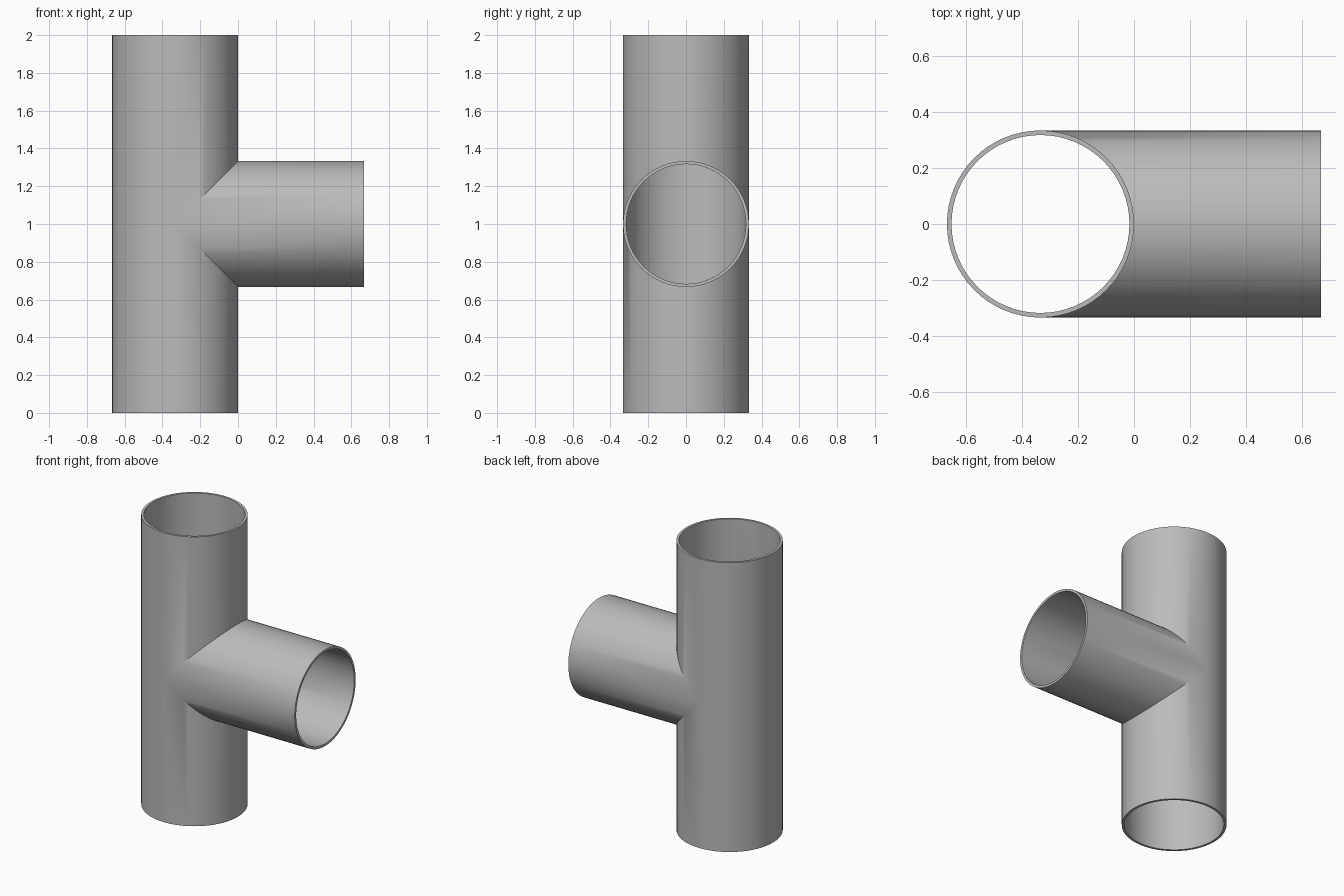
import bpy, bmesh, math

if "Cube" in bpy.data.objects:
    bpy.data.objects.remove(bpy.data.objects["Cube"])

OUTER, INNER = 0.3333, 0.317     # pipe radii
AXIS_X, MID_Z = -0.3333, 1.0     # main pipe axis and branch height
END_X, TOP_Z = 0.6667, 2.0
SEGMENTS = 64

grey = bpy.data.materials.new("pipe grey")
grey.use_nodes = True
colour = (0.5, 0.5, 0.5, 1)
grey.diffuse_color = colour
grey.node_tree.nodes["Principled BSDF"].inputs["Base Color"].default_value = colour

bm = bmesh.new()


def loop(radius, place):
    """Ring of vertices; place maps (cos, sin) of each angle to a point."""
    ring = []
    for i in range(SEGMENTS):
        a = math.tau * i / SEGMENTS
        ring.append(bm.verts.new(place(radius * math.cos(a), radius * math.sin(a))))
    return ring


def bridge(first, second):
    for i in range(SEGMENTS):
        j = (i + 1) % SEGMENTS
        bm.faces.new((first[i], first[j], second[j], second[i]))


def tee_shell(radius):
    """Three tubes mitred together at 45 degrees; returns their open ends."""
    ends = []
    # upper and lower halves of the main pipe
    for side, end_z in ((1, TOP_Z), (-1, 0)):
        seam = loop(radius, lambda c, s: (AXIS_X + c, s, MID_Z + side * max(c, 0)))
        end = loop(radius, lambda c, s: (AXIS_X + c, s, end_z))
        bridge(seam, end)
        ends.append(end)
    # side branch
    seam = loop(radius, lambda c, s: (AXIS_X + abs(c), s, MID_Z + c))
    end = loop(radius, lambda c, s: (END_X, s, MID_Z + c))
    bridge(seam, end)
    ends.append(end)
    return ends


# Outer and inner walls, closed by a flat rim at each opening
for outer_end, inner_end in zip(tee_shell(OUTER), tee_shell(INNER)):
    bridge(outer_end, inner_end)
bmesh.ops.remove_doubles(bm, verts=bm.verts, dist=0.0001)
bmesh.ops.recalc_face_normals(bm, faces=bm.faces)

mesh = bpy.data.meshes.new("tee_pipe")
bm.to_mesh(mesh)
bm.free()
mesh.materials.append(grey)
pipe = bpy.data.objects.new("tee_pipe", mesh)
bpy.context.collection.objects.link(pipe)

# Smooth walls with crisp rims and mitres
bpy.ops.object.select_all(action="DESELECT")
pipe.select_set(True)
bpy.context.view_layer.objects.active = pipe
bpy.ops.object.shade_smooth_by_angle(angle=math.radians(30))
